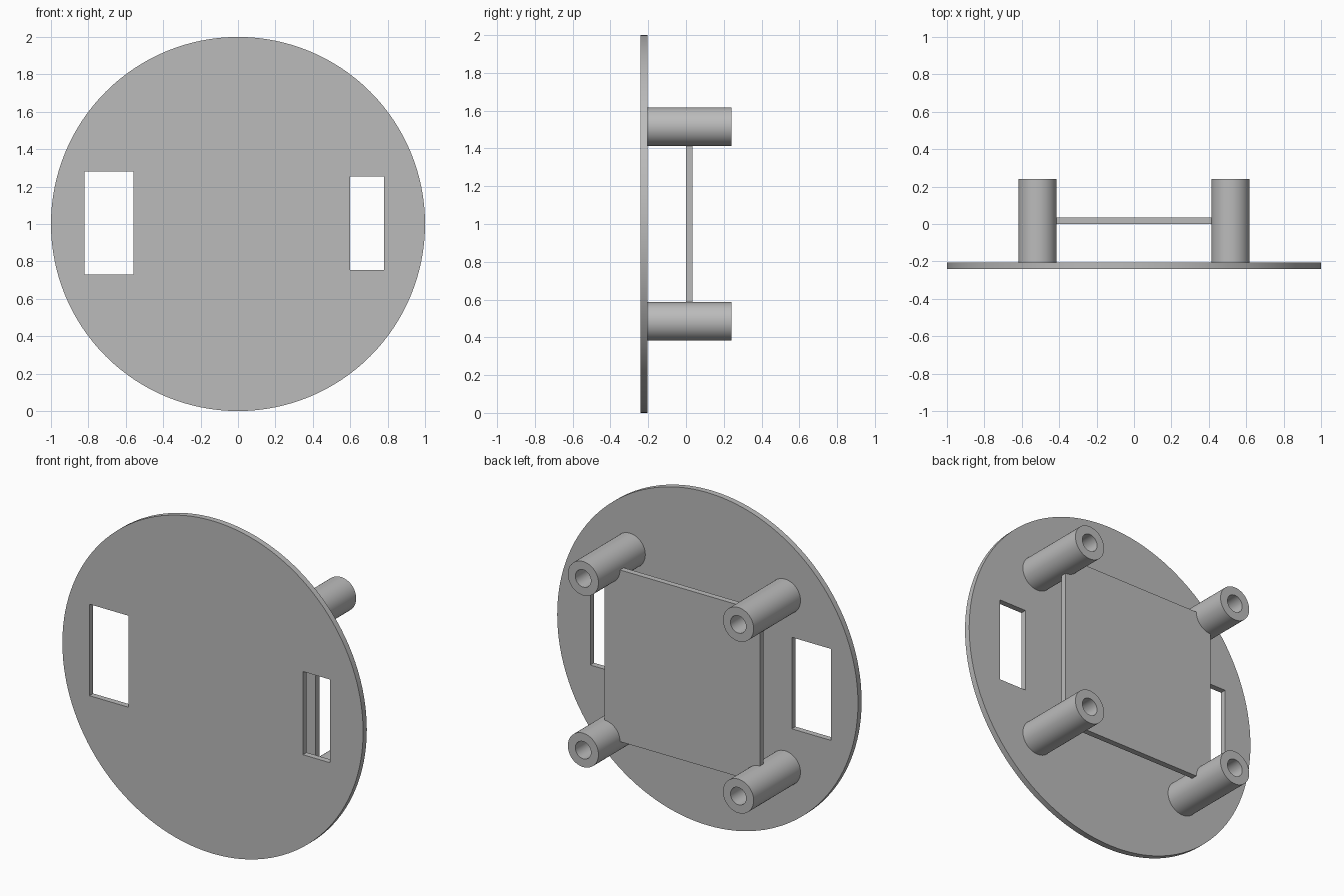
import bpy
import math

cube = bpy.data.objects.get("Cube")
if cube:
    bpy.data.objects.remove(cube, do_unlink=True)

grey = bpy.data.materials.new("plain_grey")
grey.use_nodes = True
colour = (0.5, 0.5, 0.5, 1)
grey.diffuse_color = colour
grey.node_tree.nodes["Principled BSDF"].inputs["Base Color"].default_value = colour

DISC_FRONT, DISC_BACK, POST_END = -0.24, -0.205, 0.24
POST_POS = 0.516


def finish(name):
    """Name the active object, apply its transform and give it the colour."""
    obj = bpy.context.object
    obj.name = name
    bpy.ops.object.transform_apply(location=False, rotation=True, scale=True)
    obj.data.materials.append(grey)
    return obj


def rod(name, x, z, radius, y0, y1, sides):
    """Cylinder running front to back."""
    bpy.ops.mesh.primitive_cylinder_add(
        vertices=sides, radius=radius, depth=y1 - y0,
        location=(x, (y0 + y1) / 2, z), rotation=(math.pi / 2, 0, 0))
    return finish(name)


def block(name, x0, x1, y0, y1, z0, z1):
    """Box given by its limits."""
    bpy.ops.mesh.primitive_cube_add(
        size=1, location=((x0 + x1) / 2, (y0 + y1) / 2, (z0 + z1) / 2))
    bpy.context.object.scale = (x1 - x0, y1 - y0, z1 - z0)
    return finish(name)


def cut(obj, cutter):
    """Subtract a cutter from an object."""
    bpy.context.view_layer.objects.active = obj
    mod = obj.modifiers.new("cut", 'BOOLEAN')
    mod.operation = 'DIFFERENCE'
    mod.solver = 'EXACT'
    mod.object = cutter
    bpy.ops.object.modifier_apply(modifier=mod.name)


def smooth(obj):
    bpy.ops.object.select_all(action='DESELECT')
    obj.select_set(True)
    bpy.context.view_layer.objects.active = obj
    bpy.ops.object.shade_smooth_by_angle(angle=math.radians(30))


# Round face disc with two unequal windows
disc = rod("face_disc", 0, 1, 1, DISC_FRONT, DISC_BACK, 128)
windows = [
    block("right_window_cutter", -0.82, -0.56, -0.4, 0, 0.73, 1.28),
    block("left_window_cutter", 0.6, 0.78, -0.4, 0, 0.755, 1.255),
]
for window in windows:
    cut(disc, window)
smooth(disc)

# Square board held between the posts
board = block("mounting_board", -POST_POS, POST_POS, 0, 0.035,
              1 - POST_POS, 1 + POST_POS)

# Four hollow posts, whose bores also clear the board corners
cutters = list(windows)
for side, sx in (("left", 1), ("right", -1)):
    for level, sz in (("upper", 1), ("lower", -1)):
        x, z = sx * POST_POS, 1 + sz * POST_POS
        post = rod(f"{level}_{side}_post", x, z, 0.102, DISC_BACK, POST_END, 48)
        bore = rod(f"{level}_{side}_bore_cutter", x, z, 0.052,
                   DISC_BACK - 0.01, POST_END + 0.1, 48)
        cut(post, bore)
        cut(board, bore)
        smooth(post)
        cutters.append(bore)

# Remove the used cutters
for cutter in cutters:
    bpy.data.objects.remove(cutter, do_unlink=True)
